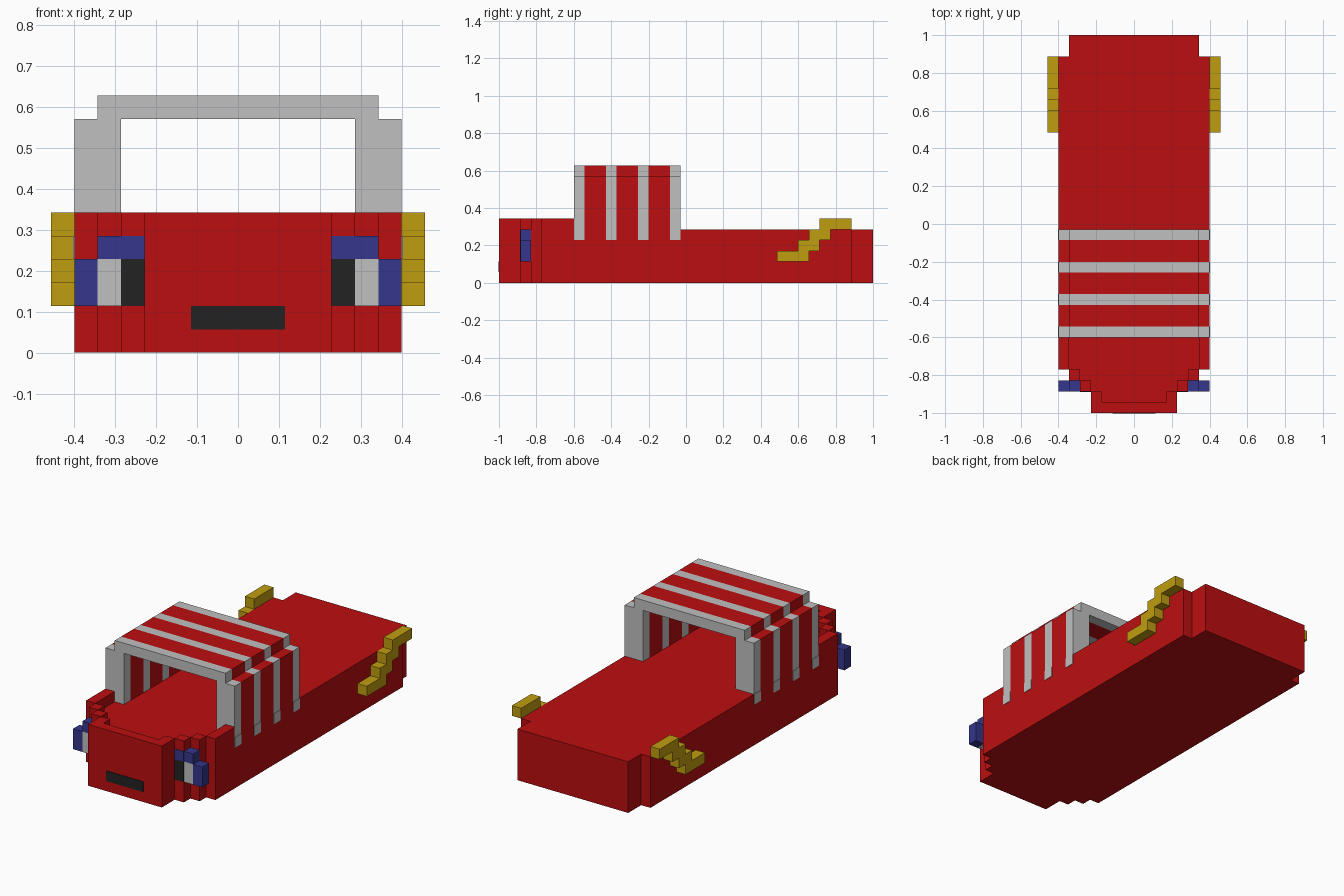
import bpy
import bmesh

if "Cube" in bpy.data.objects:
    bpy.data.objects.remove(bpy.data.objects["Cube"], do_unlink=True)

U = 2 / 35      # one block
T = 0.05        # thickness of painted plates, in blocks


def material(name, rgb):
    m = bpy.data.materials.new(name)
    m.use_nodes = True
    m.diffuse_color = (*rgb, 1)
    bsdf = m.node_tree.nodes["Principled BSDF"]
    bsdf.inputs["Base Color"].default_value = (*rgb, 1)
    bsdf.inputs["Roughness"].default_value = 0.9
    return m


RED = material("red", (0.50, 0.0045, 0.005))
GREY = material("light grey", (0.53, 0.53, 0.53))
BLUE = material("blue", (0.035, 0.037, 0.26))
BLACK = material("black", (0.016, 0.016, 0.016))
GOLD = material("gold", (0.53, 0.34, 0.005))


def prism(name, outline, lo, hi, mat, axis="z"):
    """Extrude a flat outline (in blocks) along an axis from lo to hi."""
    place = {"z": lambda a, b, c: (a, b, c),
             "y": lambda a, b, c: (a, c, b),
             "x": lambda a, b, c: (c, a, b)}[axis]
    bm = bmesh.new()
    base = [bm.verts.new([v * U for v in place(a, b, lo)]) for a, b in outline]
    face = bm.faces.new(base)
    new = bmesh.ops.extrude_face_region(bm, geom=[face])["geom"]
    offset = [v * U for v in place(0, 0, hi - lo)]
    bmesh.ops.translate(bm, vec=offset, verts=[g for g in new if isinstance(g, bmesh.types.BMVert)])
    bmesh.ops.recalc_face_normals(bm, faces=bm.faces)
    me = bpy.data.meshes.new(name)
    bm.to_mesh(me)
    bm.free()
    me.materials.append(mat)
    ob = bpy.data.objects.new(name, me)
    bpy.context.collection.objects.link(ob)
    return ob


def box(name, x, y, z, mat):
    x0, x1 = sorted(x)
    return prism(name, [(x0, y[0]), (x1, y[0]), (x1, y[1]), (x0, y[1])], *z, mat)


def mirrored(half):
    return half + [(-x, y) for x, y in reversed(half)]


# Hull: stepped outline, narrow at the nose and slightly at the tail
nose = [(4, -17.5), (4, -15.5), (5, -15.5), (5, -14.5), (6, -14.5), (6, -13.5), (7, -13.5)]
prism("hull", mirrored(nose + [(7, 15.5), (6, 15.5), (6, 17.5)]), 0, 5, RED)

# Raised rim around the front deck
inner = [(6, -10.5), (6, -13.5), (5, -13.5), (5, -14.5), (4, -14.5), (4, -15.5), (3, -15.5), (3, -16.5)]
outer = list(reversed(nose + [(7, -10.5)]))
prism("front_rim", outer + [(-x, y) for x, y in reversed(outer)]
      + [(-x, y) for x, y in inner] + list(reversed(inner)), 5, 6, RED)

# Striped canopy: arch slices alternating grey and red
arch = mirrored([(5, 10), (5, 5), (7, 5), (7, 10), (6, 10), (6, 11)])
starts = [-10.5, -7.5, -4.5, -1.5]
for i, y in enumerate(starts):
    prism(f"canopy_grey_arch_{i + 1}", arch, y, y + 1, GREY, "y")
    if i < 3:
        prism(f"canopy_red_arch_{i + 1}", arch, y + 1, y + 3, RED, "y")

# Mouth plate on the nose
box("mouth", (-2, 2), (-17.5 - T, -17.5 + T), (1, 2), BLACK)

row = (-15.5, -14.5)
wing_steps = [(8.5, 2), (11.5, 2), (11.5, 3), (12.5, 3), (12.5, 4), (13.5, 4), (13.5, 5), (15.5, 5),
              (15.5, 6), (12.5, 6), (12.5, 5), (11.5, 5), (11.5, 4), (10.5, 4), (10.5, 3), (8.5, 3)]

for side, s in (("left", 1), ("right", -1)):
    # Eye: pupil and inner brow lie on the hull, the rest sticks out sideways
    plate = (-15.5 - T, -15.5 + T)
    box(f"{side}_pupil", (4 * s, 5 * s), plate, (2, 4), BLACK)
    box(f"{side}_inner_brow", (4 * s, 5 * s), plate, (4, 5), BLUE)
    box(f"{side}_eye_white", (5 * s, 6 * s), row, (2, 4), GREY)
    box(f"{side}_outer_brow", (5 * s, 6 * s), row, (4, 5), BLUE)
    box(f"{side}_eye_corner", (6 * s, 7 * s), row, (2, 4), BLUE)
    # Stepped fin near the tail
    prism(f"{side}_fin", wing_steps, 7 * s, 8 * s, GOLD, "x")
    # Ends of the canopy stripes on the hull side
    for i, y in enumerate(starts):
        box(f"{side}_stripe_end_{i + 1}", ((7 - T) * s, (7 + T) * s), (y, y + 1), (4, 5), GREY)
